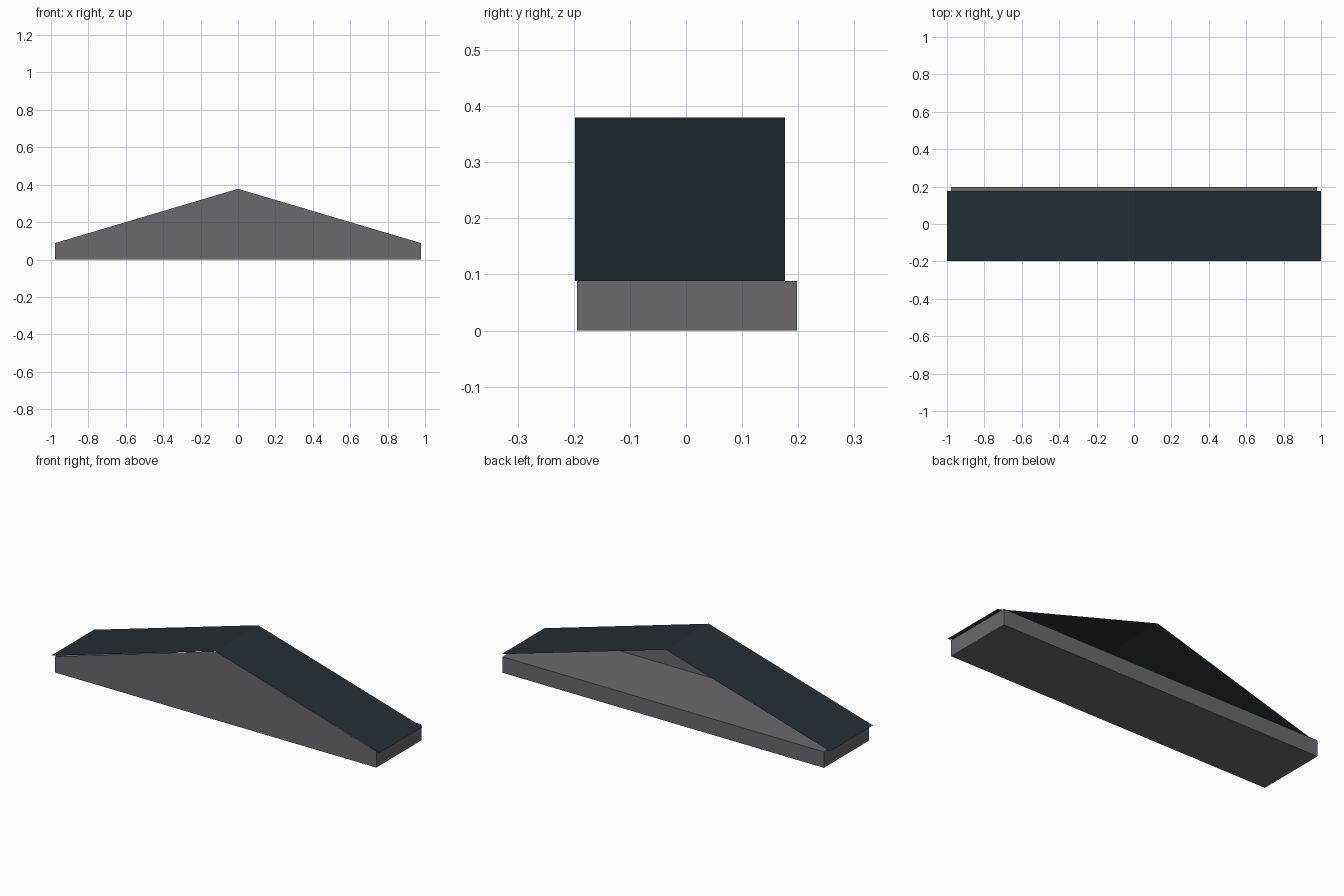
import bpy

cube = bpy.data.objects.get("Cube")
if cube:
    bpy.data.objects.remove(cube, do_unlink=True)


def material(name, rgb):
    mat = bpy.data.materials.new(name)
    mat.use_nodes = True
    mat.diffuse_color = (*rgb, 1)
    mat.node_tree.nodes["Principled BSDF"].inputs["Base Color"].default_value = (*rgb, 1)
    return mat


def mesh_object(name, verts, faces, mat):
    mesh = bpy.data.meshes.new(name)
    mesh.from_pydata(verts, [], faces)
    mesh.materials.append(mat)
    obj = bpy.data.objects.new(name, mesh)
    bpy.context.collection.objects.link(obj)
    return obj


grey = material("warm grey wall", (0.145, 0.138, 0.158))
slate = material("dark blue slate", (0.017, 0.027, 0.035))

half_width, wall_top, ridge = 0.978, 0.088, 0.38
front, back = -0.194, 0.198

# Base block, with its front wall rising into a thin gable
outline = [(-half_width, 0), (half_width, 0), (half_width, wall_top), (-half_width, wall_top)]
verts = [(x, y, z) for y in (front, back) for x, z in outline]
verts.append((0, front, ridge - 0.002))
mesh_object("base_and_gable", verts, [
    (0, 1, 2, 8, 3),   # front wall with gable
    (5, 4, 7, 6),      # back
    (1, 5, 6, 2),      # left end
    (4, 0, 3, 7),      # right end
    (3, 2, 6, 7),      # ledge behind the gable
    (4, 5, 1, 0),      # underside
], grey)

# Folded roof sheet, open at the back
profile = [(-1, wall_top), (0, ridge), (1, wall_top)]
verts = [(x, y, z) for y in (-0.198, 0.176) for x, z in profile]
mesh_object("roof", verts, [(0, 1, 4, 3), (1, 2, 5, 4)], slate)
